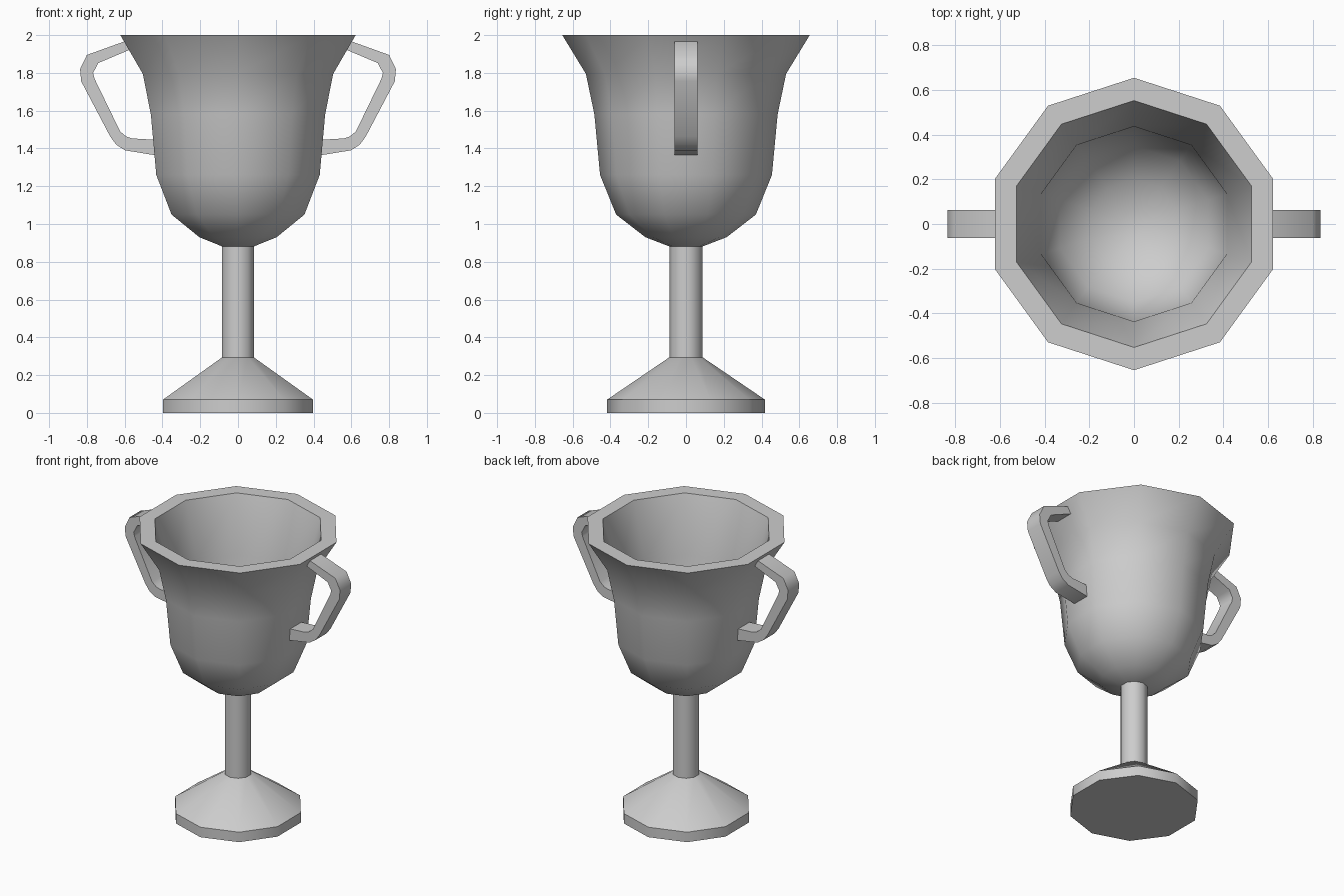
import bpy, bmesh, math

SIDES = 10

cube = bpy.data.objects.get("Cube")
if cube:
    bpy.data.objects.remove(cube, do_unlink=True)

metal = bpy.data.materials.new("plain_grey")
metal.use_nodes = True
GREY = (0.61, 0.61, 0.61, 1.0)
metal.diffuse_color = GREY
metal.node_tree.nodes["Principled BSDF"].inputs["Base Color"].default_value = GREY


def finish(bm, name, angle):
    """Turn a bmesh into a named, shaded object."""
    bmesh.ops.recalc_face_normals(bm, faces=bm.faces)
    mesh = bpy.data.meshes.new(name)
    bm.to_mesh(mesh)
    bm.free()
    mesh.materials.append(metal)
    obj = bpy.data.objects.new(name, mesh)
    bpy.context.collection.objects.link(obj)
    bpy.ops.object.select_all(action='DESELECT')
    obj.select_set(True)
    bpy.context.view_layer.objects.active = obj
    bpy.ops.object.shade_smooth_by_angle(angle=math.radians(angle))


def lathe(name, profile):
    """Spin (radius, z) points into a ten-sided solid with capped ends."""
    bm = bmesh.new()
    rings = []
    for r, z in profile:
        ring = []
        for i in range(SIDES):
            a = math.tau * i / SIDES + math.pi / 2
            ring.append(bm.verts.new((r * math.cos(a), r * math.sin(a), z)))
        rings.append(ring)
    for low, high in zip(rings, rings[1:]):
        for i in range(SIDES):
            j = (i + 1) % SIDES
            bm.faces.new((low[i], low[j], high[j], high[i]))
    bm.faces.new(rings[0])
    bm.faces.new(rings[-1])
    finish(bm, name, 40)


def handle(name, side):
    """Flat band swept between an outer and an inner outline."""
    outer = [(0.55, 1.985), (0.80, 1.895), (0.836, 1.82), (0.83, 1.755),
             (0.677, 1.464), (0.645, 1.42), (0.598, 1.39), (0.425, 1.362)]
    inner = [(0.52, 1.945), (0.74, 1.852), (0.767, 1.80), (0.76, 1.77),
             (0.624, 1.49), (0.593, 1.464), (0.56, 1.453), (0.425, 1.445)]
    bm = bmesh.new()
    loops = [[bm.verts.new((side * x, y, z)) for x, z in line]
             for line, y in ((outer, -0.062), (outer, 0.062),
                             (inner, 0.062), (inner, -0.062))]
    for a, b in zip(loops, loops[1:] + loops[:1]):
        for i in range(len(outer) - 1):
            bm.faces.new((a[i], a[i + 1], b[i + 1], b[i]))
    for end in (0, -1):
        bm.faces.new([loop[end] for loop in loops])
    finish(bm, name, 65)


# Foot and stem
lathe("foot", [(0.418, 0), (0.418, 0.07), (0.087, 0.295)])
lathe("stem", [(0.088, 0.29), (0.088, 0.89)])

# Bowl: outer wall upwards, flat rim, inner wall downwards
lathe("bowl", [
    (0.085, 0.88), (0.215, 0.93), (0.37, 1.05), (0.455, 1.26), (0.485, 1.58),
    (0.53, 1.795), (0.655, 2.0),
    (0.553, 2.0), (0.437, 1.62), (0.432, 1.28), (0.35, 1.08),
    (0.2, 0.97), (0.06, 0.93)])

# Handles
handle("left_handle", 1)
handle("right_handle", -1)
